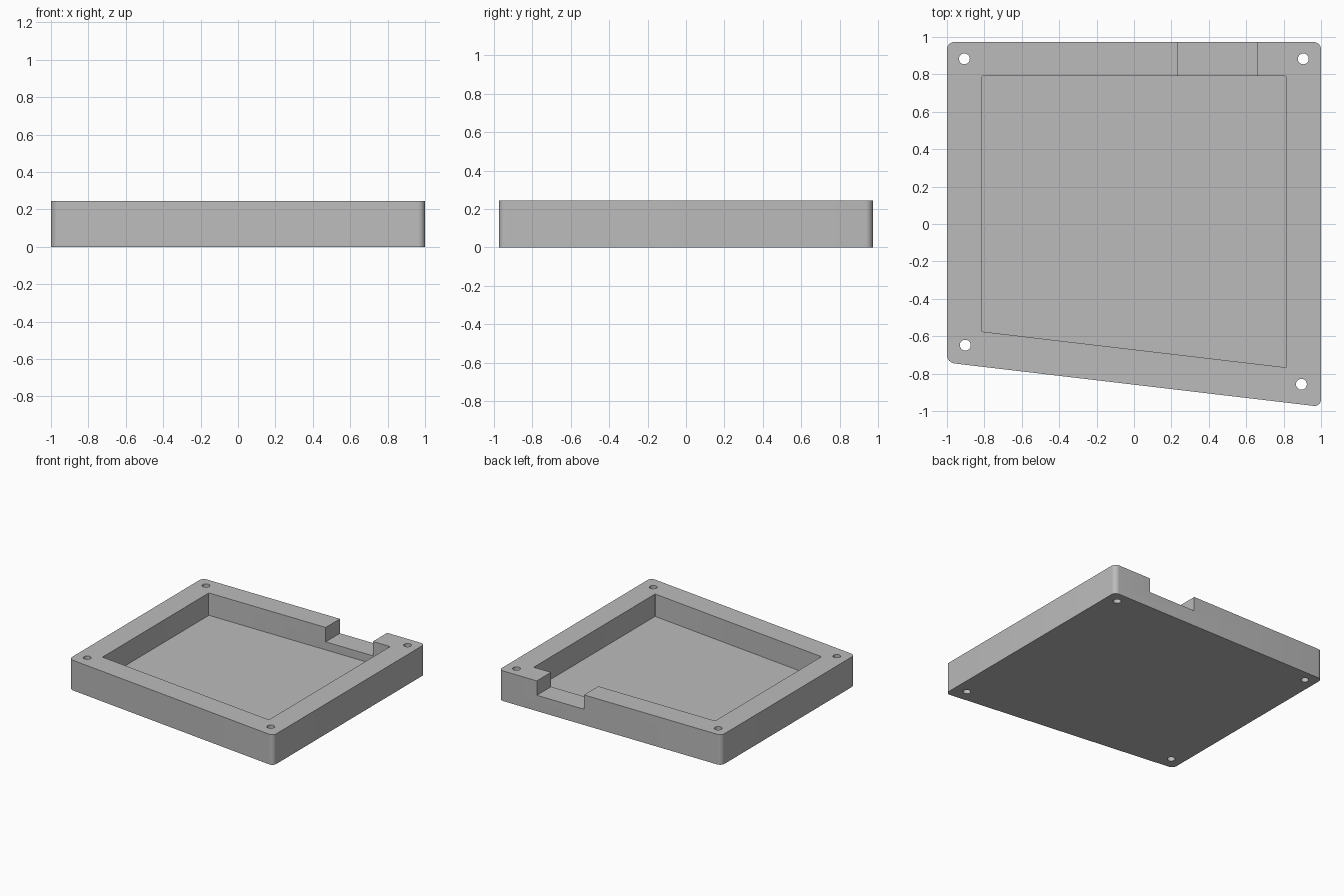
import bpy, bmesh, math

cube = bpy.data.objects.get("Cube")
if cube:
    bpy.data.objects.remove(cube, do_unlink=True)

HEIGHT, FLOOR, NOTCH_Z = 0.245, 0.063, 0.128

grey = bpy.data.materials.new("plain grey")
grey.use_nodes = True
colour = (0.5, 0.5, 0.5, 1)
grey.diffuse_color = colour
grey.node_tree.nodes["Principled BSDF"].inputs["Base Color"].default_value = colour


def prism(name, outline, z0, z1, radius=0, segments=8):
    """Upright prism over an outline, with rounded vertical edges."""
    bm = bmesh.new()
    face = bm.faces.new([bm.verts.new((x, y, z0)) for x, y in outline])
    new = bmesh.ops.extrude_face_region(bm, geom=[face])["geom"]
    for v in new:
        if isinstance(v, bmesh.types.BMVert):
            v.co.z = z1
    if radius:
        upright = [e for e in bm.edges if abs(e.verts[0].co.z - e.verts[1].co.z) > 0.01]
        bmesh.ops.bevel(bm, geom=upright, offset=radius, offset_type='OFFSET',
                        segments=segments, profile=0.5, affect='EDGES')
    bmesh.ops.recalc_face_normals(bm, faces=bm.faces)
    mesh = bpy.data.meshes.new(name)
    bm.to_mesh(mesh)
    bm.free()
    mesh.materials.append(grey)
    obj = bpy.data.objects.new(name, mesh)
    bpy.context.collection.objects.link(obj)
    return obj


def cut(target, cutter):
    """Subtract the cutter from the target, then discard the cutter."""
    mod = target.modifiers.new("cut", 'BOOLEAN')
    mod.operation, mod.solver, mod.object = 'DIFFERENCE', 'EXACT', cutter
    bpy.context.view_layer.objects.active = target
    bpy.ops.object.modifier_apply(modifier=mod.name)
    bpy.data.objects.remove(cutter, do_unlink=True)


# Tray body with a slanted front edge
tray = prism("tray_body", [(-1, -0.741), (1, -0.977), (1, 0.973), (-1, 0.973)],
             0, HEIGHT, 0.04)

# Pocket parallel to the outer walls
cut(tray, prism("pocket_cutter", [(-0.815, -0.575), (0.815, -0.767), (0.815, 0.79), (-0.815, 0.79)],
                FLOOR, HEIGHT + 0.1, 0.006, 3))

# Cable notch through the back wall
cut(tray, prism("notch_cutter", [(0.235, 0.7), (0.66, 0.7), (0.66, 1.1), (0.235, 1.1)],
                NOTCH_Z, HEIGHT + 0.1))

# Screw holes through the corners
for x, y in [(-0.907, 0.883), (0.905, 0.883), (-0.902, -0.648), (0.895, -0.857)]:
    ring = [(x + 0.029 * math.cos(a * math.tau / 32), y + 0.029 * math.sin(a * math.tau / 32))
            for a in range(32)]
    cut(tray, prism("hole_cutter", ring, -0.1, HEIGHT + 0.1))

# Smooth the rounded corners, keep the other edges crisp
bpy.ops.object.select_all(action='DESELECT')
tray.select_set(True)
bpy.context.view_layer.objects.active = tray
bpy.ops.object.shade_smooth_by_angle(angle=math.radians(30))
